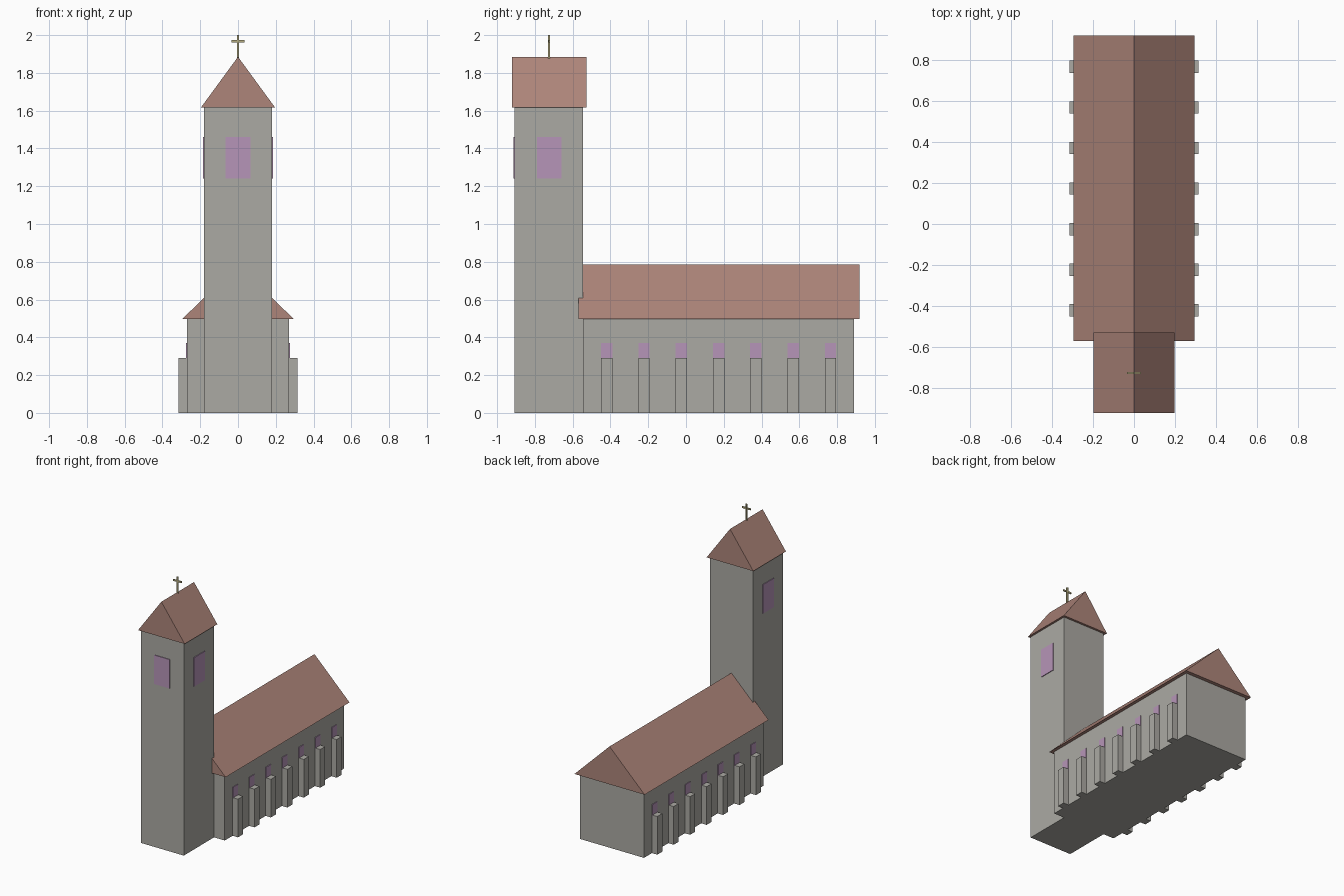
import bpy

if "Cube" in bpy.data.objects:
    bpy.data.objects.remove(bpy.data.objects["Cube"])


def material(name, rgb):
    m = bpy.data.materials.new(name)
    m.diffuse_color = (*rgb, 1.0)
    m.use_nodes = True
    m.node_tree.nodes["Principled BSDF"].inputs["Base Color"].default_value = m.diffuse_color
    return m


STONE = material("grey_stone", (0.41, 0.40, 0.37))
TILE = material("red_tile", (0.42, 0.235, 0.195))
GLASS = material("violet_glass", (0.47, 0.30, 0.48))
GOLD = material("old_gold", (0.47, 0.42, 0.22))


def mesh_object(name, verts, faces, mat):
    me = bpy.data.meshes.new(name)
    me.from_pydata(verts, [], faces)
    me.materials.append(mat)
    ob = bpy.data.objects.new(name, me)
    bpy.context.collection.objects.link(ob)
    return ob


def box(name, x, y, z, mat):
    """Box from (min, max) ranges on each axis."""
    verts = [(a, b, c) for a in x for b in y for c in z]
    faces = [(0, 1, 3, 2), (4, 6, 7, 5), (0, 4, 5, 1),
             (2, 3, 7, 6), (0, 2, 6, 4), (1, 5, 7, 3)]
    return mesh_object(name, verts, faces, mat)


def gable_roof(name, half, y, z):
    """Triangular prism with its ridge along y."""
    verts = [p for b in y for p in ((-half, b, z[0]), (half, b, z[0]), (0, b, z[1]))]
    faces = [(0, 1, 2), (3, 5, 4), (0, 3, 4, 1), (1, 4, 5, 2), (2, 5, 3, 0)]
    return mesh_object(name, verts, faces, TILE)


# Nave and its roof
box("nave", (-0.27, 0.27), (-0.545, 0.89), (0, 0.5), STONE)
gable_roof("nave_roof", 0.295, (-0.57, 0.918), (0.497, 0.785))

# Tower and its roof
box("tower", (-0.18, 0.18), (-0.908, -0.545), (0, 1.62), STONE)
gable_roof("tower_roof", 0.196, (-0.92, -0.528), (1.617, 1.885))

# Belfry windows on the front and both sides
box("belfry_window_front", (-0.065, 0.065), (-0.913, -0.906), (1.24, 1.46), GLASS)
for side, s in (("left", -1), ("right", 1)):
    box("belfry_window_" + side, sorted((s * 0.178, s * 0.185)),
        (-0.79, -0.66), (1.24, 1.46), GLASS)

    # Buttresses with a small window above each
    for i in range(7):
        y = -0.42 + i * 0.1975
        box(f"buttress_{side}_{i + 1}", sorted((s * 0.265, s * 0.315)),
            (y - 0.03, y + 0.03), (0, 0.29), STONE)
        box(f"nave_window_{side}_{i + 1}", sorted((s * 0.268, s * 0.275)),
            (y - 0.03, y + 0.03), (0.27, 0.37), GLASS)

# Cross on the tower ridge
box("cross_post", (-0.006, 0.006), (-0.73, -0.72), (1.86, 2.0), GOLD)
box("cross_bar", (-0.035, 0.035), (-0.729, -0.721), (1.962, 1.974), GOLD)
